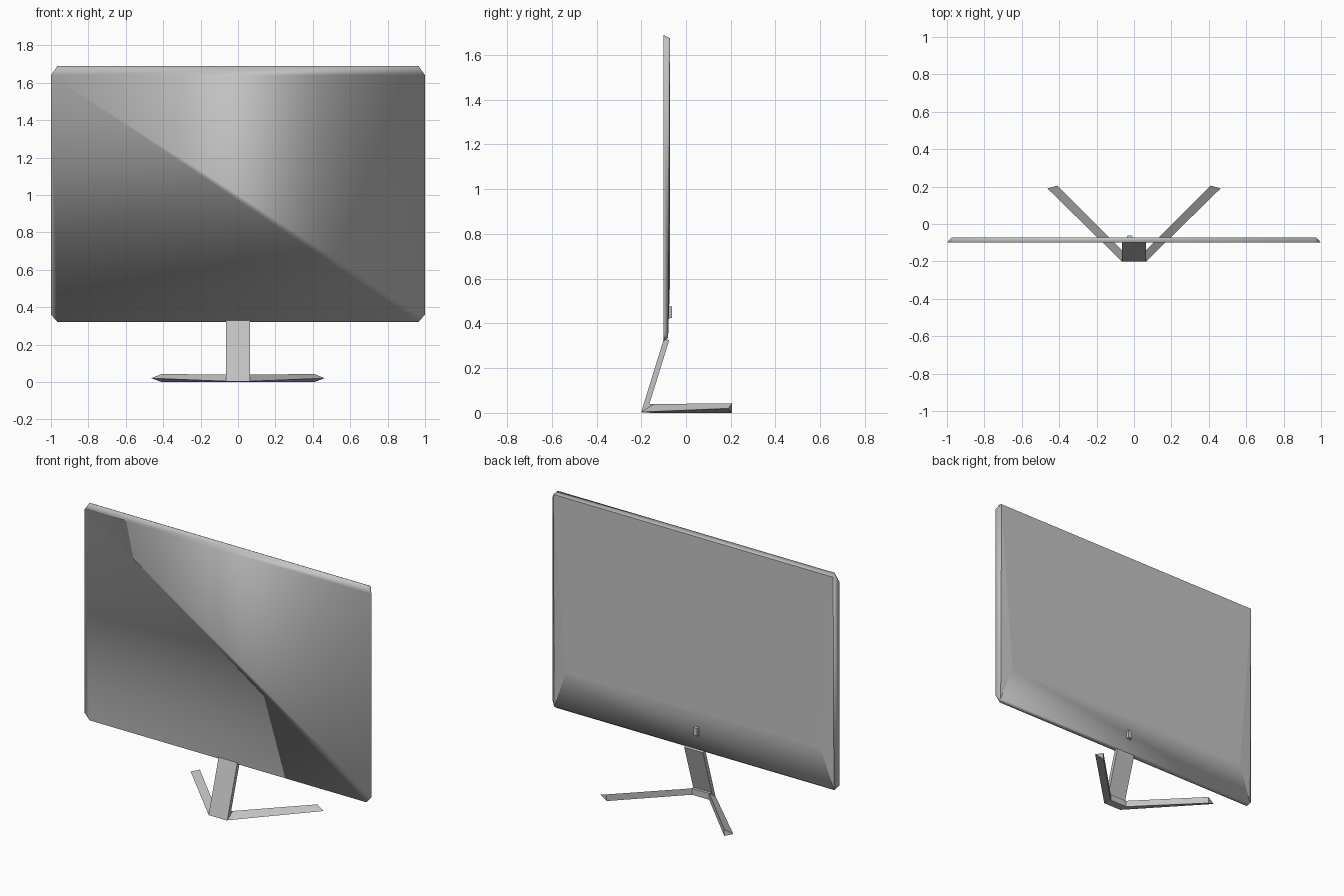
import bpy
import bmesh

cube = bpy.data.objects.get("Cube")
if cube:
    bpy.data.objects.remove(cube, do_unlink=True)

grey = bpy.data.materials.new("light_grey")
grey.use_nodes = True
colour = (0.55, 0.55, 0.55, 1)
grey.diffuse_color = colour
grey.node_tree.nodes["Principled BSDF"].inputs["Base Color"].default_value = colour


def make(name, bm):
    bmesh.ops.recalc_face_normals(bm, faces=bm.faces)
    mesh = bpy.data.meshes.new(name)
    bm.to_mesh(mesh)
    bm.free()
    mesh.materials.append(grey)
    obj = bpy.data.objects.new(name, mesh)
    bpy.context.collection.objects.link(obj)
    return obj


def loft(name, start, end):
    """Closed solid between two matching cross-sections."""
    bm = bmesh.new()
    a = [bm.verts.new(p) for p in start]
    b = [bm.verts.new(p) for p in end]
    bm.faces.new(a)
    bm.faces.new(b)
    n = len(a)
    for i in range(n):
        j = (i + 1) % n
        bm.faces.new((a[i], a[j], b[j], b[i]))
    return make(name, bm)


# Screen panel: front with clipped corners, rim tapering to a rectangular back
FRONT, BACK = -0.10, -0.072
bm = bmesh.new()
outline = [(-1, 1.64), (-0.965, 1.69), (0.965, 1.69), (1, 1.64),
           (1, 0.36), (0.965, 0.32), (-0.965, 0.32), (-1, 0.36)]
f = [bm.verts.new((x, FRONT, z)) for x, z in outline]
tl, tr, br, bl = [bm.verts.new((x, y, z)) for x, y, z in (
    (-0.975, BACK, 1.675), (0.975, BACK, 1.675),
    (0.975, BACK - 0.008, 0.335), (-0.975, BACK - 0.008, 0.335))]
ul, ur = [bm.verts.new((x, BACK, 0.57)) for x in (-0.89, 0.89)]

# front glass, divided along its diagonal
smooth = [(f[0], f[1], f[2]), (f[0], f[2], f[3]), (f[0], f[3], f[4]),
          (f[0], f[4], f[5]), (f[0], f[5], f[6]), (f[0], f[6], f[7])]
# rim and clipped corners
smooth += [(f[1], f[2], tr, tl), (f[3], f[4], br, tr),
           (f[5], f[6], bl, br), (f[7], f[0], tl, bl),
           (f[0], f[1], tl), (f[2], f[3], tr),
           (f[4], f[5], br), (f[6], f[7], bl)]
# sloping lower back
smooth.append((bl, br, ur, ul))
for face in smooth:
    bm.faces.new(face).smooth = True
# flat upper back
for face in ((tl, tr, ur, ul), (tl, ul, bl), (tr, br, ur)):
    bm.faces.new(face).smooth = False
make("screen_panel", bm)

# Small button on the lower back
loft("rear_button",
     [(x, -0.085, z) for x, z in ((-0.04, 0.42), (-0.005, 0.42), (-0.005, 0.48), (-0.04, 0.48))],
     [(x, -0.062, z) for x, z in ((-0.035, 0.425), (-0.01, 0.425), (-0.01, 0.475), (-0.035, 0.475))])

# Leaning neck
profile = [(-0.2, 0.004), (-0.098, 0.335), (-0.075, 0.325), (-0.173, 0.01)]
loft("stand_neck",
     [(-0.065, y, z) for y, z in profile],
     [(0.065, y, z) for y, z in profile])

# Splayed feet with a triangular section
for name, s in (("left_foot", 1), ("right_foot", -1)):
    loft(name,
         [(s * 0.065, -0.2, 0.004), (s * 0.06, -0.145, 0.04), (s * 0.06, -0.145, 0)],
         [(s * 0.463, 0.19, 0.02), (s * 0.41, 0.205, 0.042), (s * 0.41, 0.205, 0)])

# Wedge joining the feet behind the neck
wedge = [(-0.2, 0.002), (-0.187, 0.04), (-0.145, 0.04), (-0.145, 0)]
loft("foot_joint",
     [(-0.063, y, z) for y, z in wedge],
     [(0.063, y, z) for y, z in wedge])
